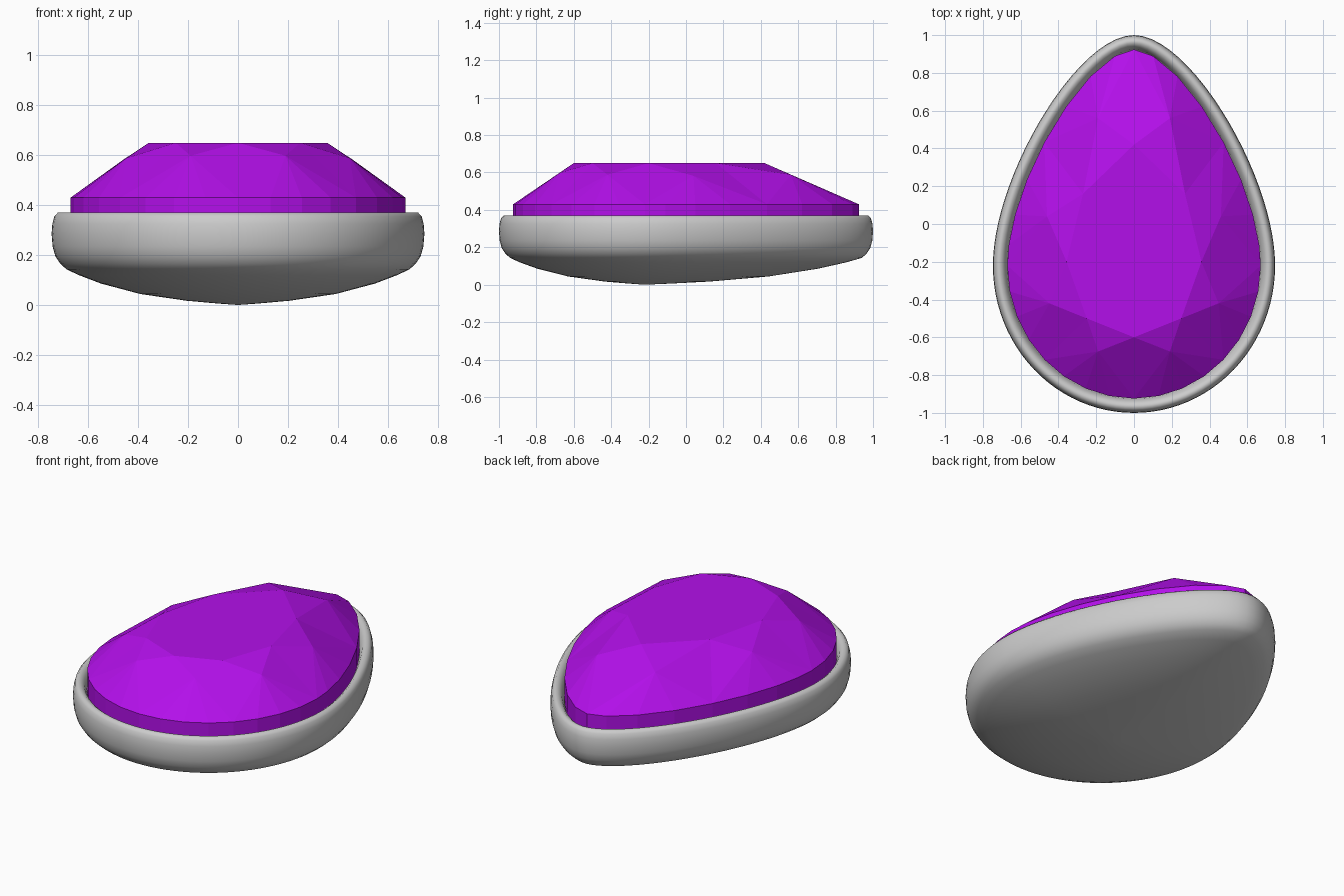
import bpy, bmesh, math

if "Cube" in bpy.data.objects:
    bpy.data.objects.remove(bpy.data.objects["Cube"])

CY = -0.22  # widest line of the teardrop and lowest point of the back


def half_outline(h):
    """Right half of the teardrop, h = 0 at the round end, 1 at the tip."""
    if h <= 0.5:
        a = h * math.pi
        return 0.747 * math.sin(a), CY - (1 + CY) * math.cos(a)
    t = ((h - 0.5) * 2) ** 1.2
    p = ((0.747, CY), (0.747, 0.25), (0.30, 1.0), (0, 1.0))
    w = ((1 - t) ** 3, 3 * t * (1 - t) ** 2, 3 * t * t * (1 - t), t ** 3)
    return tuple(sum(w[i] * p[i][k] for i in range(4)) for k in (0, 1))


def outline(s):
    s %= 1.0
    if s <= 0.5:
        return half_outline(2 * s)
    x, y = half_outline(2 - 2 * s)
    return -x, y


def ring(n, inset, scale=1.0):
    """Teardrop loop moved inward by inset, then scaled about the low point."""
    pts = []
    for i in range(n):
        s, e = i / n, 1e-4
        x, y = outline(s)
        (x0, y0), (x1, y1) = outline(s - e), outline(s + e)
        dx, dy = x1 - x0, y1 - y0
        d = math.hypot(dx, dy)
        x, y = x - dy / d * inset, y + dx / d * inset
        pts.append((x * scale, CY + (y - CY) * scale))
    return pts


def add_loop(bm, pts, z):
    return [bm.verts.new((x, y, z)) for x, y in pts]


def bridge(bm, a, b):
    n = len(a)
    for i in range(n):
        j = (i + 1) % n
        bm.faces.new((a[i], a[j], b[j], b[i]))


def finish(bm, name):
    bmesh.ops.recalc_face_normals(bm, faces=bm.faces)
    mesh = bpy.data.meshes.new(name)
    bm.to_mesh(mesh)
    bm.free()
    ob = bpy.data.objects.new(name, mesh)
    bpy.context.collection.objects.link(ob)
    return ob


# Smooth metal setting: (inset, scale, height) from the back up and into the rim
N = 96
profile = [(0.06, 0.12, 0.006), (0.06, 0.3, 0.017), (0.06, 0.57, 0.044),
           (0.06, 0.8, 0.086), (0.06, 0.93, 0.12), (0.06, 1, 0.143),
           (0.035, 1, 0.165), (0.015, 1, 0.195), (0.004, 1, 0.235),
           (0, 1, 0.285), (0.003, 1, 0.325), (0.011, 1, 0.355),
           (0.025, 1, 0.37), (0.042, 1, 0.37), (0.06, 1, 0.355),
           (0.075, 1, 0.32), (0.085, 1, 0.26)]
bm = bmesh.new()
loops = [add_loop(bm, ring(N, i, s), z) for i, s, z in profile]
for a, b in zip(loops, loops[1:]):
    bridge(bm, a, b)
low = bm.verts.new((0, CY, 0))
for i in range(N):
    bm.faces.new((low, loops[0][(i + 1) % N], loops[0][i]))
bm.faces.new(loops[-1])
setting = finish(bm, "setting")
for f in setting.data.polygons:
    f.use_smooth = True

# Faceted gem: octagonal table, star, kite and girdle facets
G = 32
bm = bmesh.new()
pts = ring(G, 0.076)
base = add_loop(bm, pts, 0.30)
girdle = add_loop(bm, pts, 0.43)
bridge(bm, base, girdle)
bm.faces.new(base[::-1])


def mirrored(right, left):
    return [bm.verts.new(p) for p in right] + \
           [bm.verts.new((-x, y, z)) for x, y, z in reversed(left)]


table_pts = [(0, -0.6, 0.65), (0.25, -0.5, 0.65), (0.357, -0.2, 0.65),
             (0.27, 0.16, 0.65), (0, 0.42, 0.65)]
mid_pts = [(0.19, -0.675, 0.598), (0.448, -0.42, 0.588),
           (0.46, 0.04, 0.582), (0.19, 0.56, 0.588)]
table = mirrored(table_pts, table_pts[1:4])
mid = mirrored(mid_pts, mid_pts)
bm.faces.new(table)
for k in range(8):
    n = (k + 1) % 8
    bm.faces.new((table[k], mid[k], table[n]))
    tip = girdle[4 * k]
    bm.faces.new((table[k], mid[k - 1], tip))
    bm.faces.new((table[k], tip, mid[k]))
    for i in range(4):
        bm.faces.new((mid[k], girdle[4 * k + i], girdle[(4 * k + i + 1) % G]))
gem = finish(bm, "gem")
purple = bpy.data.materials.new("purple_gem")
purple.diffuse_color = (0.45, 0.005, 0.82, 1)
purple.use_nodes = True
purple.node_tree.nodes["Principled BSDF"].inputs["Base Color"].default_value = purple.diffuse_color
gem.data.materials.append(purple)
